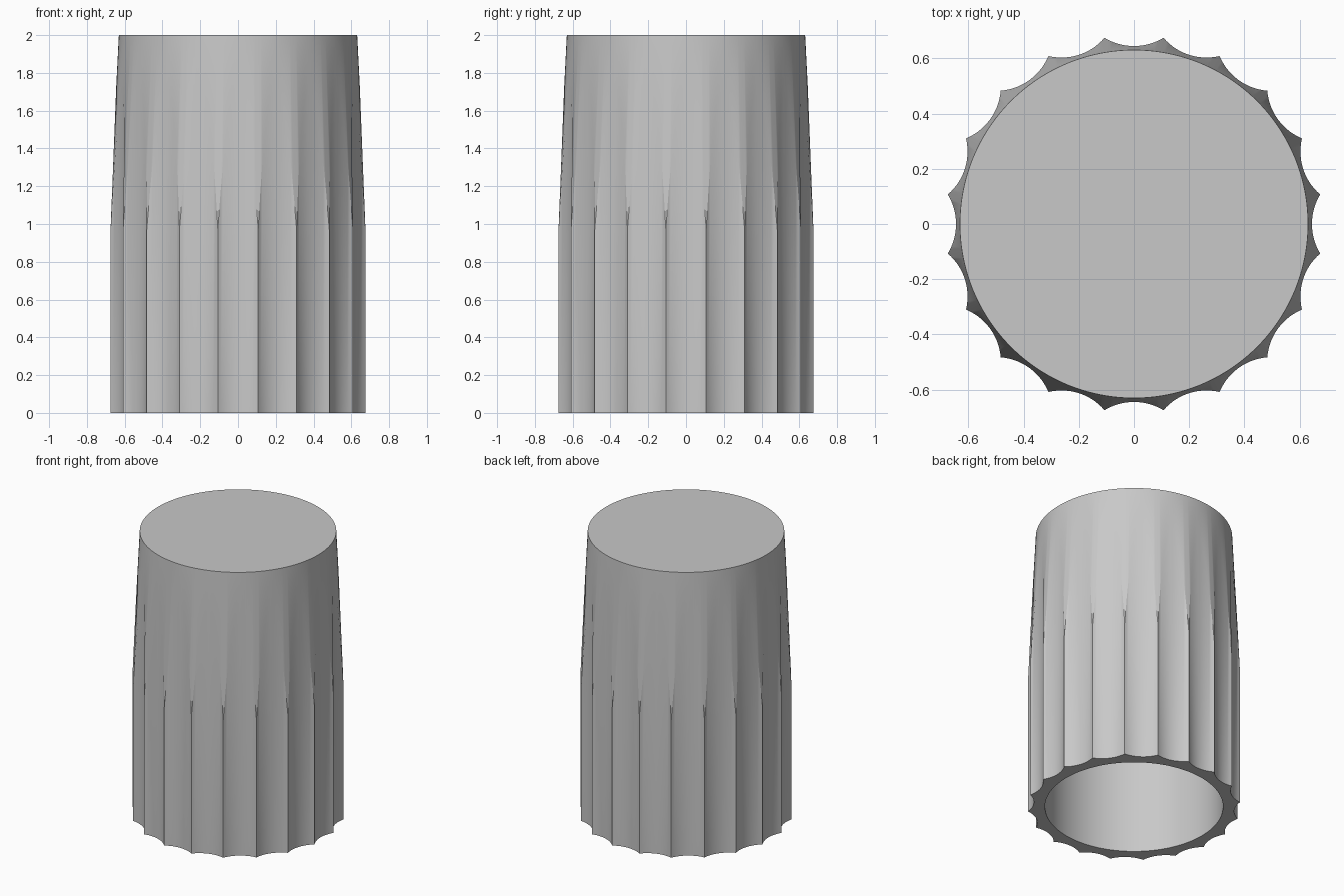
import bpy, bmesh
from math import sin, cos, sqrt, pi, radians

cube = bpy.data.objects.get("Cube")
if cube:
    bpy.data.objects.remove(cube)

FLUTES, STEPS = 20, 16            # flutes around, columns per flute
HEIGHT, CAVITY_TOP = 2.0, 1.88
BORE, TOP_R = 0.572, 0.631
RIDGE_Z = 0.97                    # where the taper first cuts the ridges
SCALLOP_R, SCALLOP_D = 0.206, 0.851


def flute_radius(t):
    """Distance from the axis to the scalloped wall, t measured from a valley."""
    return SCALLOP_D * cos(t) - sqrt(SCALLOP_R ** 2 - (SCALLOP_D * sin(t)) ** 2)


RIDGE_R = flute_radius(pi / FLUTES)


def taper_height(r):
    """Height at which the tapered upper part has radius r."""
    return RIDGE_Z + (HEIGHT - RIDGE_Z) * (RIDGE_R - r) / (RIDGE_R - TOP_R)


# Each column runs from the cavity ceiling, round the rim and up the outside
bm = bmesh.new()
columns = []
for i in range(FLUTES * STEPS):
    a = 2 * pi * i / (FLUTES * STEPS)
    t = (i % STEPS) / STEPS
    t = min(t, 1 - t) * 2 * pi / FLUTES
    r = flute_radius(t)
    profile = [(BORE, CAVITY_TOP), (BORE, 0), (r, 0), (r, taper_height(r)), (TOP_R, HEIGHT)]
    columns.append([bm.verts.new((p * cos(a), p * sin(a), z)) for p, z in profile])

for c, d in zip(columns, columns[1:] + columns[:1]):
    for k in range(len(c) - 1):
        bm.faces.new((c[k], d[k], d[k + 1], c[k + 1]))

# Flat top and cavity ceiling
bm.faces.new([c[-1] for c in columns])
bm.faces.new([c[0] for c in reversed(columns)])
bmesh.ops.recalc_face_normals(bm, faces=bm.faces)

mesh = bpy.data.meshes.new("fluted_cap")
bm.to_mesh(mesh)
bm.free()
cap = bpy.data.objects.new("fluted_cap", mesh)
bpy.context.collection.objects.link(cap)

# Plain grey plastic
grey = bpy.data.materials.new("light grey")
grey.use_nodes = True
colour = (0.58, 0.58, 0.58, 1)
grey.diffuse_color = colour
grey.node_tree.nodes["Principled BSDF"].inputs["Base Color"].default_value = colour
mesh.materials.append(grey)

bpy.ops.object.select_all(action='DESELECT')
cap.select_set(True)
bpy.context.view_layer.objects.active = cap
bpy.ops.object.shade_smooth_by_angle(angle=radians(30))
